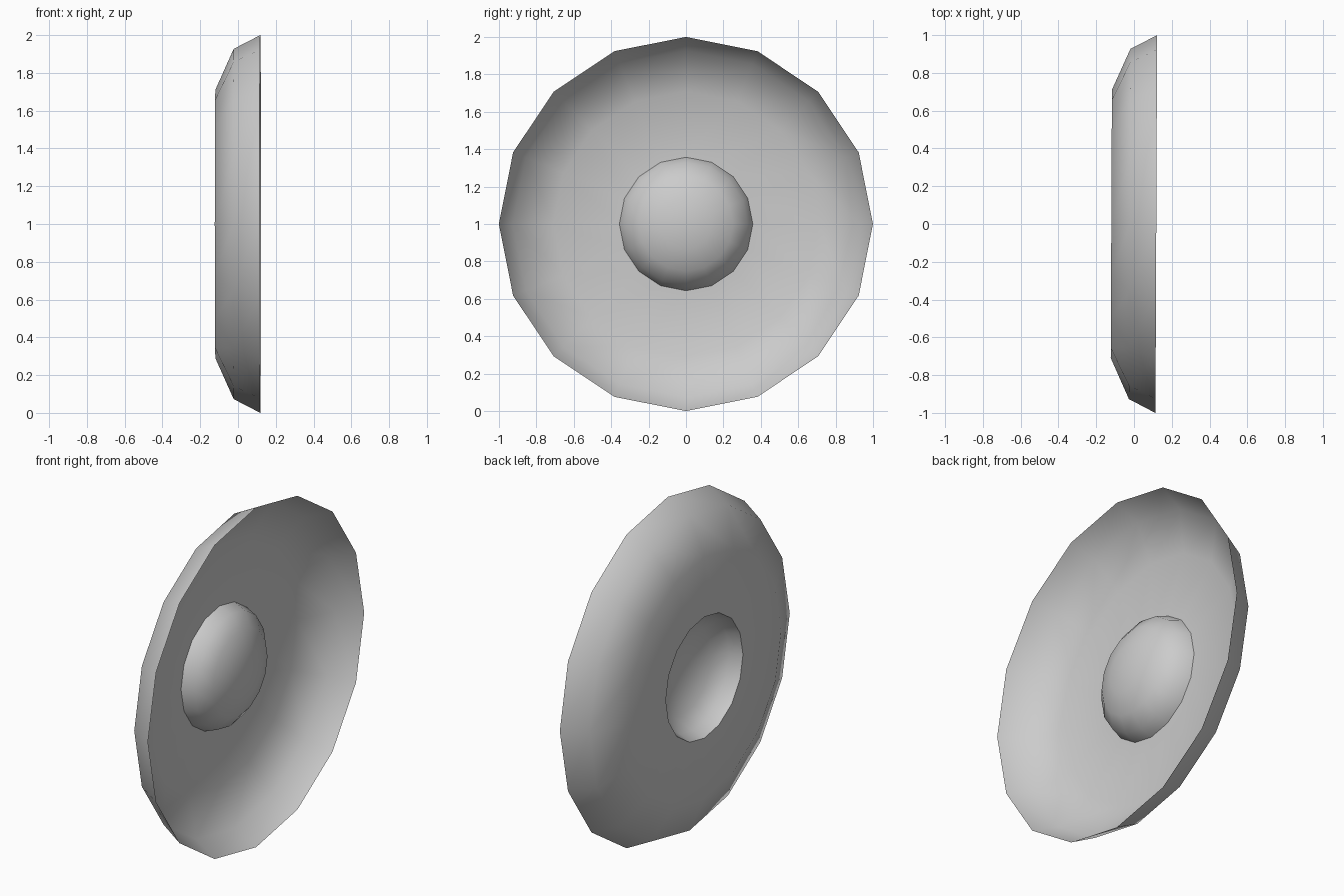
import bpy, bmesh, math
from mathutils import Vector

if "Cube" in bpy.data.objects:
    bpy.data.objects.remove(bpy.data.objects["Cube"])

SIDES = 16
CENTRE = Vector((0, 0, 1))


def revolve(name, profile):
    """Spin an (x, radius) profile around the x axis into a thin smooth shell."""
    bm = bmesh.new()
    verts = [bm.verts.new((x, 0, r)) for x, r in profile]
    edges = [bm.edges.new(pair) for pair in zip(verts, verts[1:])]
    bmesh.ops.spin(bm, geom=verts + edges, cent=(0, 0, 0), axis=(1, 0, 0),
                   angle=math.tau, steps=SIDES, use_merge=False)
    bmesh.ops.remove_doubles(bm, verts=bm.verts[:], dist=0.0005)
    bmesh.ops.recalc_face_normals(bm, faces=bm.faces[:])
    for f in bm.faces:
        f.smooth = True
    mesh = bpy.data.meshes.new(name)
    bm.to_mesh(mesh)
    bm.free()
    obj = bpy.data.objects.new(name, mesh)
    obj.location = CENTRE
    obj.rotation_euler.z = math.radians(-0.25)
    bpy.context.collection.objects.link(obj)
    return obj


# Shallow dish with an open centre
BACK = -0.12
BOSS_R = 0.357
revolve("dish", [(0.118, 1.0), (-0.023, 0.927), (BACK, 0.71), (BACK, BOSS_R)])

# Hollow dome filling the centre, bulging into the dish
BOSS_H = 0.19
revolve("boss", [(BACK + BOSS_H * math.sin(a), BOSS_R * math.cos(a))
                 for a in (i * math.pi / 8 for i in range(5))])
